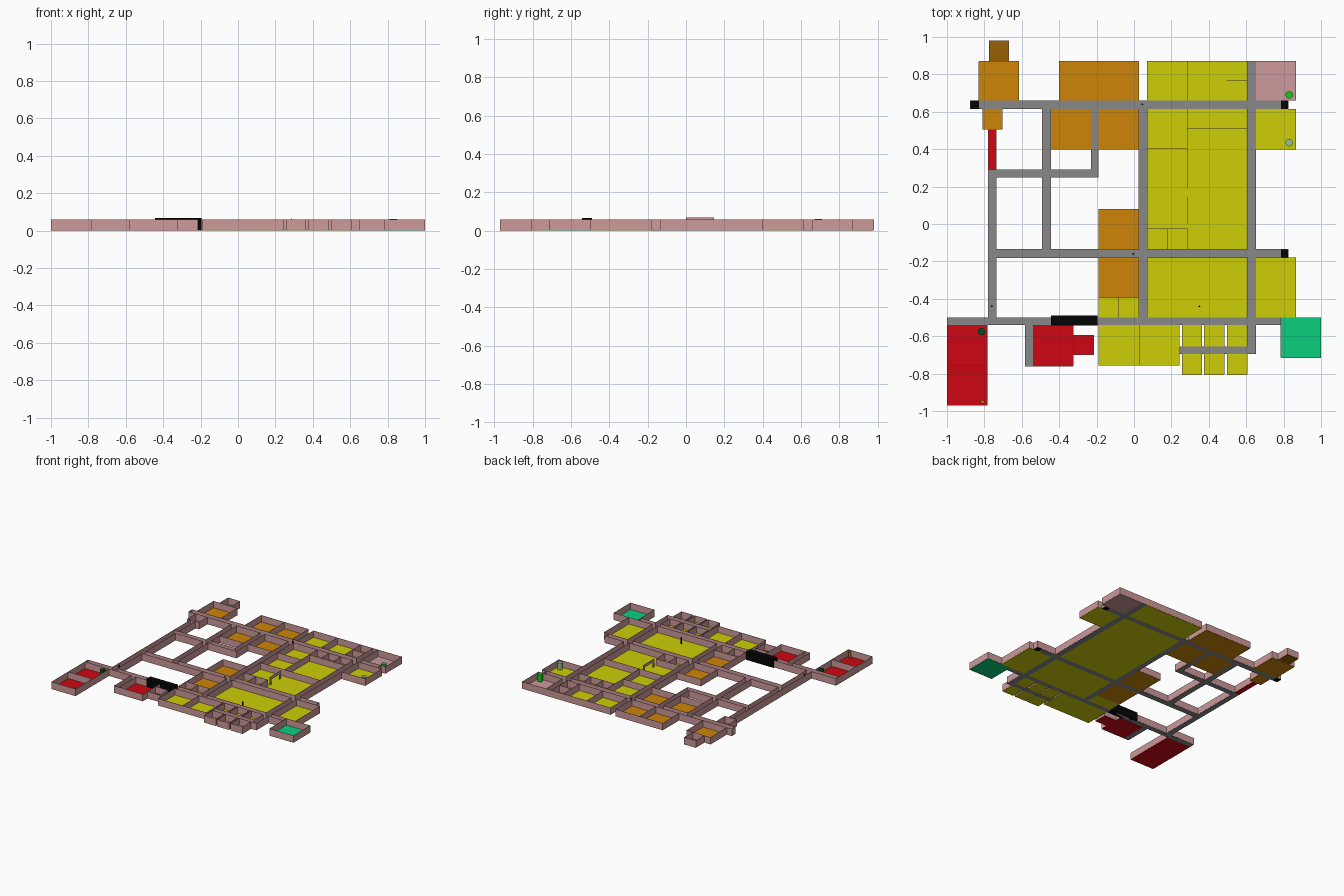
import bpy, bmesh

if "Cube" in bpy.data.objects:
    bpy.data.objects.remove(bpy.data.objects["Cube"])

FLOOR, WALL_TOP, T = 0.004, 0.058, 0.002


def mat(name, r, g, b):
    m = bpy.data.materials.new(name)
    m.diffuse_color = [(c / 255) ** 2.2 for c in (r, g, b)] + [1]
    m.use_nodes = True
    m.node_tree.nodes["Principled BSDF"].inputs["Base Color"].default_value = m.diffuse_color
    return m


M = {"yellow": mat("yellow", 204, 204, 15), "orange": mat("orange", 204, 132, 15),
     "brown": mat("brown", 150, 98, 15), "red": mat("red", 204, 15, 25),
     "green": mat("green", 18, 206, 125), "pink": mat("pink", 204, 152, 154),
     "grey": mat("grey", 135, 135, 135), "black": mat("black", 12, 12, 12),
     "lime": mat("lime", 25, 200, 25), "pale": mat("pale", 150, 190, 150),
     "dark_green": mat("dark_green", 10, 80, 25), "gold": mat("gold", 170, 130, 20)}


def finish(name, bm, color):
    bmesh.ops.recalc_face_normals(bm, faces=bm.faces)
    me = bpy.data.meshes.new(name)
    bm.to_mesh(me)
    bm.free()
    me.materials.append(M[color])
    ob = bpy.data.objects.new(name, me)
    bpy.context.collection.objects.link(ob)
    return ob


def add_box(bm, x0, x1, y0, y1, z0, z1):
    vs = bmesh.ops.create_cube(bm, size=1)["verts"]
    for v in vs:
        v.co = (x1 if v.co.x > 0 else x0, y1 if v.co.y > 0 else y0, z1 if v.co.z > 0 else z0)


def box(name, color, *b):
    bm = bmesh.new()
    add_box(bm, *b)
    return finish(name, bm, color)


def post(name, color, x, y, r, top, n=16):
    bm = bmesh.new()
    bmesh.ops.create_cone(bm, cap_ends=True, segments=n, radius1=r, radius2=r, depth=top - FLOOR)
    bmesh.ops.translate(bm, verts=bm.verts, vec=(x, y, (top + FLOOR) / 2))
    ob = finish(name, bm, color)
    if n > 8:
        ob.data.shade_smooth()
        ob.data.set_sharp_from_angle(angle=0.7)


# rooms by floor colour: x0, x1, y0, y1
rooms = {
    "brown": [(-.775, -.67, .87, .98)],
    "orange": [(-.83, -.615, .66, .87), (-.81, -.705, .505, .615), (-.40, -.19, .66, .87),
               (-.19, .025, .66, .87), (-.445, -.23, .40, .615), (-.19, .025, .40, .615),
               (-.19, .025, -.135, .08), (-.19, .025, -.395, -.18)],
    "red": [(-.78, -.737, .29, .505), (-1, -.783, -.755, -.54), (-1, -.783, -.97, -.755),
            (-.54, -.325, -.76, -.54), (-.325, -.215, -.70, -.595)],
    "yellow": [(-.19, -.085, -.50, -.395), (-.085, .025, -.50, -.395),
               (.07, .285, .66, .87), (.285, .497, .66, .87),
               (.497, .605, .66, .765), (.497, .605, .765, .87), (.652, .865, .40, .615),
               (.07, .285, .405, .615), (.285, .39, .51, .615), (.39, .497, .51, .615),
               (.497, .605, .51, .615), (.285, .605, .19, .51), (.07, .285, .19, .405),
               (.07, .605, -.025, .19), (.285, .605, -.135, -.025),
               (.07, .18, -.135, -.025), (.18, .285, -.135, -.025),
               (.07, .605, -.50, -.18), (.652, .865, -.50, -.18),
               (-.19, .028, -.755, -.54), (.028, .243, -.755, -.54)],
    "green": [(.785, 1, -.715, -.50)],
    "pink": [(.652, .865, .66, .87)],
}
for x0, x1 in ((.257, .363), (.375, .482), (.498, .605)):
    rooms["yellow"] += [(x0, x1, -.655, -.54), (x0, x1, -.805, -.695)]

halls = [(-.83, .785, .615, .66), (-.49, -.445, -.135, .615), (-.23, -.19, .25, .615),
         (-.78, -.19, .25, .29), (-.78, -.737, -.50, .25), (.025, .07, -.50, .615),
         (-.737, .785, -.18, -.135), (-1, .785, -.54, -.50), (.605, .652, -.695, .87),
         (.245, .605, -.695, -.655), (-.583, -.54, -.76, -.54)]
hall_ends = [(-.875, -.83, .615, .66), (.785, .825, .615, .66), (.785, .825, -.18, -.135)]

# the open middle hall is an L of two rectangles sharing one region id
merged = {(.285, .605, -.135, -.025): (.07, .605, -.025, .19)}
regions = [(merged.get(r, r), r) for rs in rooms.values() for r in rs]
regions += [("hall", r) for r in halls + hall_ends]

# grid of every coordinate, each cell knows its region
xs = sorted({v for _, r in regions for v in r[:2]})
ys = sorted({v for _, r in regions for v in r[2:]})
cell = {}
for key, (x0, x1, y0, y1) in regions:
    for i in range(xs.index(x0), xs.index(x1)):
        for j in range(ys.index(y0), ys.index(y1)):
            cell[i, j] = key

# room floors
for color, rs in rooms.items():
    for r in rs:
        box(color + "_room_floor", color, *r, 0, FLOOR)
for r in hall_ends:
    box("hall_end_floor", "black", *r, 0, FLOOR)

# hallway floor from all hall cells
bm = bmesh.new()
for (i, j), key in cell.items():
    b = (xs[i], xs[i + 1], ys[j], ys[j + 1])
    if key == "hall" and not any(e[0] <= b[0] and b[1] <= e[1] and e[2] <= b[2] and b[3] <= e[3]
                                 for e in hall_ends):
        bm.faces.new([bm.verts.new((x, y, 0)) for x, y in
                      ((b[0], b[2]), (b[1], b[2]), (b[1], b[3]), (b[0], b[3]))])
bmesh.ops.remove_doubles(bm, verts=bm.verts, dist=1e-5)
ext = bmesh.ops.extrude_face_region(bm, geom=bm.faces[:], use_keep_orig=True)["geom"]
bmesh.ops.translate(bm, verts=[g for g in ext if isinstance(g, bmesh.types.BMVert)], vec=(0, 0, FLOOR))
finish("hallway_floor", bm, "grey")

# walls wherever neighbouring regions differ, merged into long runs
bm = bmesh.new()


def runs(line, n, differs, make):
    start = None
    for k in range(n + 1):
        on = k < n and differs(line, k)
        if on and start is None:
            start = k
        elif not on and start is not None:
            make(line, start, k)
            start = None


for i in range(len(xs)):
    runs(i, len(ys) - 1, lambda a, k: cell.get((a - 1, k)) != cell.get((a, k)),
         lambda a, s, e: add_box(bm, xs[a] - T / 2, xs[a] + T / 2, ys[s], ys[e], FLOOR, WALL_TOP))
for j in range(len(ys)):
    runs(j, len(xs) - 1, lambda a, k: cell.get((k, a - 1)) != cell.get((k, a)),
         lambda a, s, e: add_box(bm, xs[s], xs[e], ys[a] - T / 2, ys[a] + T / 2, FLOOR, WALL_TOP))
finish("walls", bm, "pink")

# black block across the lower hallway
box("hall_block", "black", -.445, -.195, -.542, -.49, 0, .067)

# freestanding arch in the middle hall
bm = bmesh.new()
for y0, y1, z0 in ((0, .02, FLOOR), (.125, .145, FLOOR), (.02, .125, .045)):
    add_box(bm, .283, .287, y0, y1, z0, .068)
finish("hall_arch", bm, "pink")

# round tanks
post("tank_lime", "lime", .83, .69, .02, .062)
post("tank_pale", "pale", .83, .435, .02, .058)
post("tank_dark", "dark_green", -.815, -.575, .02, .058)
post("tank_gold", "gold", -.81, -.95, .01, .058)

# thin marker poles
for x, y in ((.35, -.44), (-.76, -.44), (-.005, -.16), (.045, .64)):
    post("pole", "black", x, y, .005, .055, 8)
